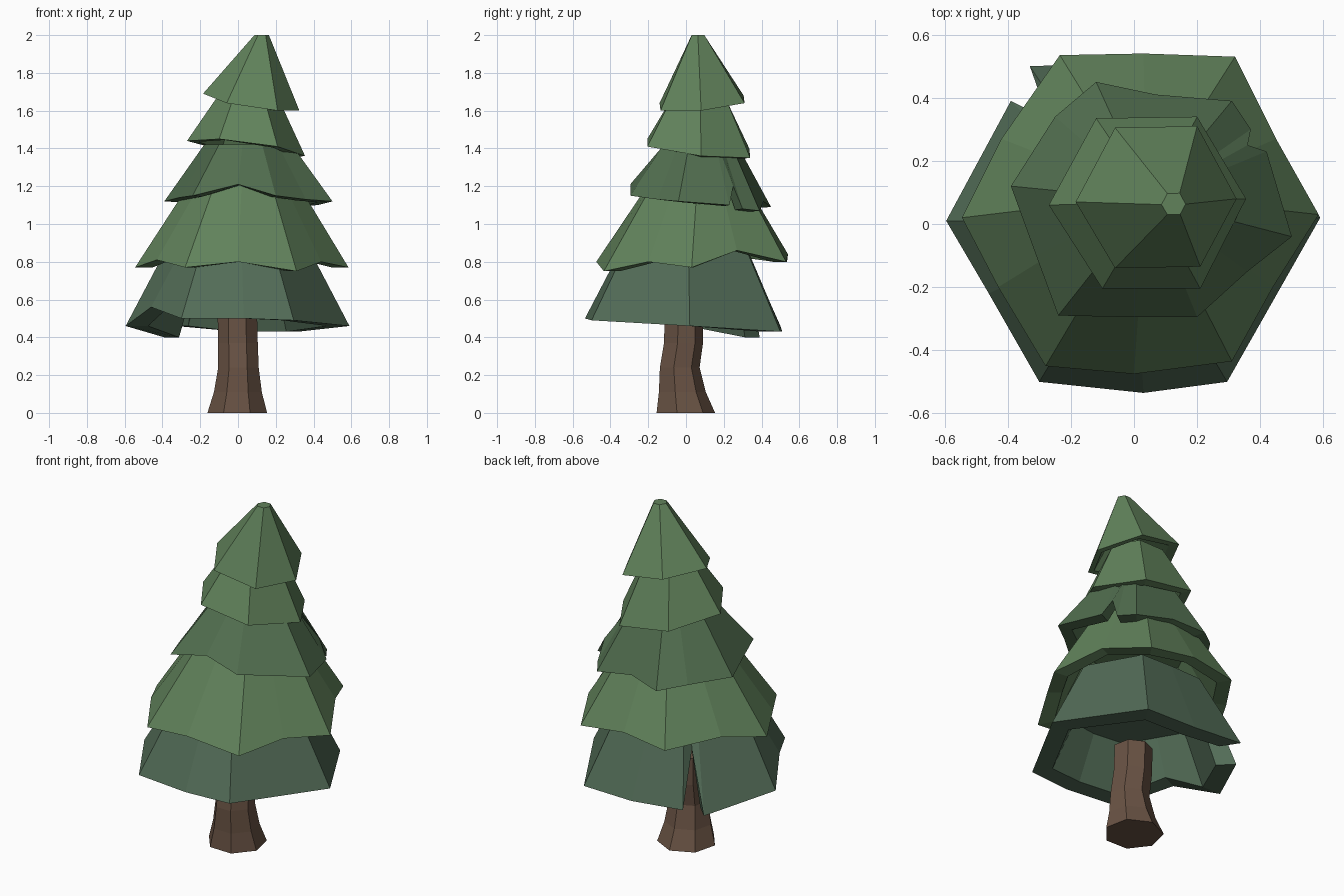
import bpy, bmesh
from math import cos, sin, tau


def material(name, rgb):
    m = bpy.data.materials.new(name)
    m.diffuse_color = (*rgb, 1)
    return m


def loft(name, rings, mat):
    """Skin a stack of equal-length rings and cap both ends."""
    bm = bmesh.new()
    loops = [[bm.verts.new(p) for p in ring] for ring in rings]
    n = len(loops[0])
    for a, b in zip(loops, loops[1:]):
        for i in range(n):
            j = (i + 1) % n
            bm.faces.new((a[i], a[j], b[j], b[i]))
    bm.faces.new(loops[0][::-1])
    bm.faces.new(loops[-1])
    bmesh.ops.recalc_face_normals(bm, faces=bm.faces)
    me = bpy.data.meshes.new(name)
    bm.to_mesh(me)
    bm.free()
    me.materials.append(mat)
    ob = bpy.data.objects.new(name, me)
    bpy.context.collection.objects.link(ob)
    return ob


def tier(name, hem, centre, k, top, mat, wall=0.82, ceiling=0.12, lip=0.0):
    """Hollow branch skirt: ragged hem tapering to a scaled copy of itself."""
    cx, cy = centre

    def scaled(s, z=None, dz=0):
        return [(cx + s * (x - cx), cy + s * (y - cy), z if z else h + dz)
                for x, y, h in hem]
    loft(name, [scaled(k * wall + 0.1, top - ceiling), scaled(wall, dz=lip),
                hem, scaled(k, top)], mat)


bark = material("bark", (0.14, 0.085, 0.057))
blue_green = material("blue_green", (0.085, 0.15, 0.095))
light_green = material("light_green", (0.12, 0.225, 0.105))
mid_green = material("mid_green", (0.085, 0.16, 0.08))

# Crooked seven-sided trunk with a flared foot, ending inside the lowest tier
trunk = []
for z, cx, cy, r in [(0, -0.003, -0.008, 0.162), (0.11, 0, -0.025, 0.13),
                     (0.24, 0.003, -0.038, 0.11), (0.37, 0, -0.018, 0.108),
                     (0.53, -0.003, -0.015, 0.107)]:
    trunk.append([(cx + r * cos(tau * i / 7 + 0.65), cy + r * sin(tau * i / 7 + 0.65), z)
                  for i in range(7)])
loft("trunk", trunk, bark)

# Bottom tier, split at the back left
tier("branch_tier_1", [
    (-.595, .01, .46), (-.46, -.22, .56), (-.30, -.50, .50), (.03, -.535, .50),
    (.295, -.50, .49), (.59, .02, .46), (.32, .50, .43), (0, .51, .43),
    (-.33, .50, .46), (-.27, .33, .74), (-.39, .39, .40)],
    (0, 0), 0.61, .9, blue_green, 0.8, 0.15)

# Second tier, wavy hem
tier("branch_tier_2", [
    (-.545, .02, .77), (-.43, -.20, .81), (-.28, -.45, .77), (0, -.475, .80),
    (.31, -.435, .75), (.44, -.20, .80), (.585, .03, .77), (.45, .27, .86),
    (.32, .53, .80), (.03, .54, .84), (-.235, .535, .80), (-.42, .27, .83)],
    (.04, .09), 0.5, 1.22, light_green, 0.84)

# Third tier, small split at the right
tier("branch_tier_3", [
    (-.39, .12, 1.12), (-.31, -.10, 1.14), (-.24, -.29, 1.15), (0, -.295, 1.21),
    (.20, -.295, 1.15), (.36, -.15, 1.13), (.50, -.04, 1.12), (.42, .23, 1.10),
    (.36, .25, 1.20), (.37, .30, 1.08), (.31, .39, 1.07), (.07, .41, 1.12),
    (-.12, .45, 1.09), (-.25, .34, 1.12)],
    (.05, .077), 0.52, 1.42, mid_green, lip=-.005)

# Fourth tier
tier("branch_tier_4", [
    (-.27, .06, 1.44), (-.10, -.205, 1.45), (.21, -.205, 1.41),
    (.355, .08, 1.36), (.20, .34, 1.35), (-.12, .335, 1.40)],
    (.06, .07), 0.5, 1.68, light_green, lip=-.005)

# Leaning tip
tier("branch_tier_5", [
    (-.185, .07, 1.69), (-.06, -.14, 1.64), (.21, -.135, 1.60),
    (.325, .08, 1.60), (.20, .31, 1.64), (-.06, .305, 1.68)],
    (.135, .06), 0.15, 2.0, light_green, ceiling=0.2)
